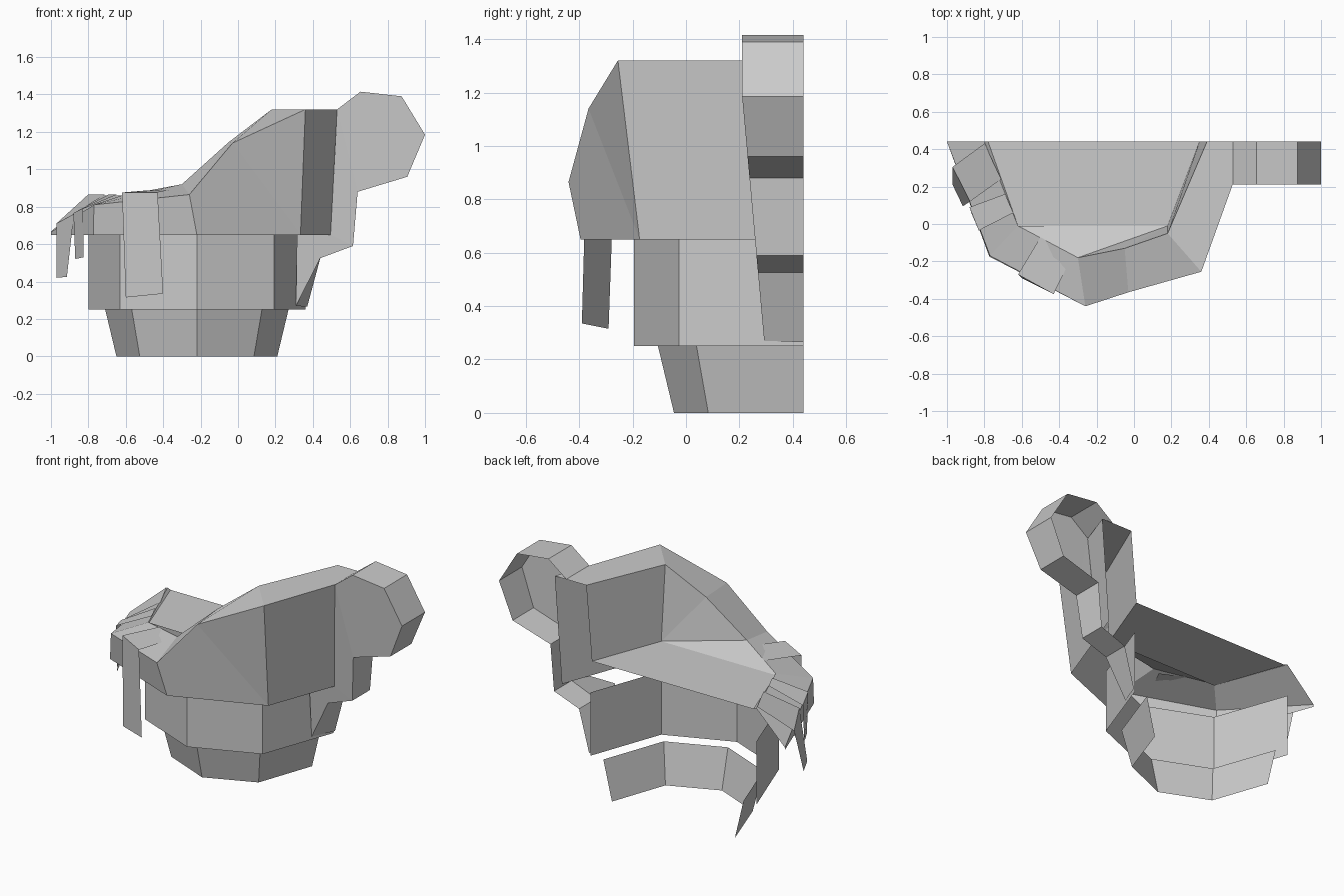
import bpy
from mathutils import Vector

cube = bpy.data.objects.get("Cube")
if cube:
    bpy.data.objects.remove(cube)

BACK = 0.44      # open cut plane at the rear
AXIS = -0.22     # x of the vessel's axis

grey = bpy.data.materials.new("plain grey")
grey.use_nodes = True
grey.diffuse_color = (0.6, 0.6, 0.6, 1)
grey.node_tree.nodes["Principled BSDF"].inputs["Base Color"].default_value = grey.diffuse_color


def make_part(name, faces):
    """Make a flat-shaded object from faces given as lists of points."""
    points, polygons = [], []
    for face in faces:
        indices = []
        for point in face:
            point = tuple(point)
            if point not in points:
                points.append(point)
            index = points.index(point)
            if index not in indices:
                indices.append(index)
        if len(indices) > 2:
            polygons.append(indices)
    mesh = bpy.data.meshes.new(name)
    mesh.from_pydata(points, [], polygons)
    mesh.materials.append(grey)
    mesh.update()
    part = bpy.data.objects.new(name, mesh)
    bpy.context.collection.objects.link(part)
    return part


def strip(lower, upper):
    """Faces between two chains of points, merging repeated points."""
    return [[lower[i + 1], lower[i], upper[i], upper[i + 1]]
            for i in range(len(lower) - 1)]


def half_ring(width, z):
    """Front half of an octagon, running from +x round the front to -x."""
    depth = width + 0.055
    pattern = [(1, 0), (0.71, 0.735), (0, 1), (-0.71, 0.735), (-1, 0)]
    return [(AXIS + width * side, BACK - depth * reach, z) for side, reach in pattern]


# Foot and middle band
make_part("foot_band", strip(half_ring(0.43, 0), half_ring(0.49, 0.25)))
make_part("middle_band", strip(half_ring(0.58, 0.25), half_ring(0.58, 0.65)))

# Bowl chains: sloping outer lip, inner lip and floor edge
wall_foot = half_ring(0.78, 0.65)
wall_foot.insert(1, wall_foot[1])
outer_lip = [(0.61, BACK, 1.32), (0.36, -0.255, 1.32), (-0.03, -0.365, 1.14),
             (-0.26, -0.44, 0.865), (-0.77, -0.17, 0.81), (-1, BACK, 0.665)]
inner_lip = [(0.39, BACK, 1.32), (0.18, -0.05, 1.32), (-0.05, -0.13, 1.145),
             (-0.30, -0.18, 0.92), (-0.62, -0.01, 0.86), (-0.80, BACK, 0.86)]
floor_z = 0.85
corner = (0.18, -0.01, floor_z)
floor_edge = [(0.35, BACK, floor_z), corner, corner, corner,
              (-0.62, -0.01, floor_z), (-0.78, BACK, floor_z)]

make_part("bowl_outer_wall", strip(wall_foot, outer_lip))
make_part("bowl_rim", strip(outer_lip, inner_lip))
make_part("bowl_inner_wall", strip(inner_lip, floor_edge))
make_part("bowl_floor", [floor_edge[::-1]])


# Handle: a flat front face and an outer strip reaching back to the cut
def handle_front(x, z):
    return (x, 0.21 + 0.09 * max(0, 1.19 - z), z)


outline = [(0.53, 1.32), (0.655, 1.415), (0.875, 1.39), (1, 1.185), (0.905, 0.96),
           (0.64, 0.88), (0.615, 0.59), (0.44, 0.525), (0.31, 0.27)]
front_edge = [handle_front(x, z) for x, z in outline]
back_edge = [(x, BACK, z) for x, z in outline]
back_edge[-1] = (0.37, BACK, 0.265)
make_part("handle_outer_strip", strip(front_edge, back_edge))

neck_top = handle_front(0.495, 0.65)
neck_low = handle_front(0.315, 0.65)
make_part("handle_front_face", [
    front_edge[:6][::-1],
    [front_edge[0], neck_top, front_edge[6], front_edge[5]],
    [neck_top, neck_low, front_edge[7], front_edge[6]],
    [neck_low, front_edge[8], front_edge[7]],
])


# Drips: each runs across the rim, then hangs down outside
def make_drip(name, inner, outer, tip):
    lift = Vector((0, 0, 0.006))
    inner, outer = ([Vector(p) + lift for p in row] for row in (inner, outer))
    make_part(name, strip(outer, inner) + strip(tip, outer))


make_drip("wide_drip",
          [(-0.33, -0.17, 0.89), (-0.50, -0.07, 0.88)],
          [(-0.43, -0.375, 0.87), (-0.62, -0.27, 0.87)],
          [(-0.40, -0.39, 0.335), (-0.60, -0.29, 0.315)])
make_drip("small_drip",
          [(-0.645, 0.06, 0.86), (-0.69, 0.16, 0.86)],
          [(-0.83, -0.035, 0.785), (-0.88, 0.09, 0.76)],
          [(-0.825, -0.03, 0.53), (-0.87, 0.06, 0.52)])
make_drip("side_drip",
          [(-0.71, 0.24, 0.86), (-0.80, 0.43, 0.86)],
          [(-0.877, 0.12, 0.755), (-0.97, 0.305, 0.705)],
          [(-0.915, 0.095, 0.425), (-0.97, 0.21, 0.42)])
